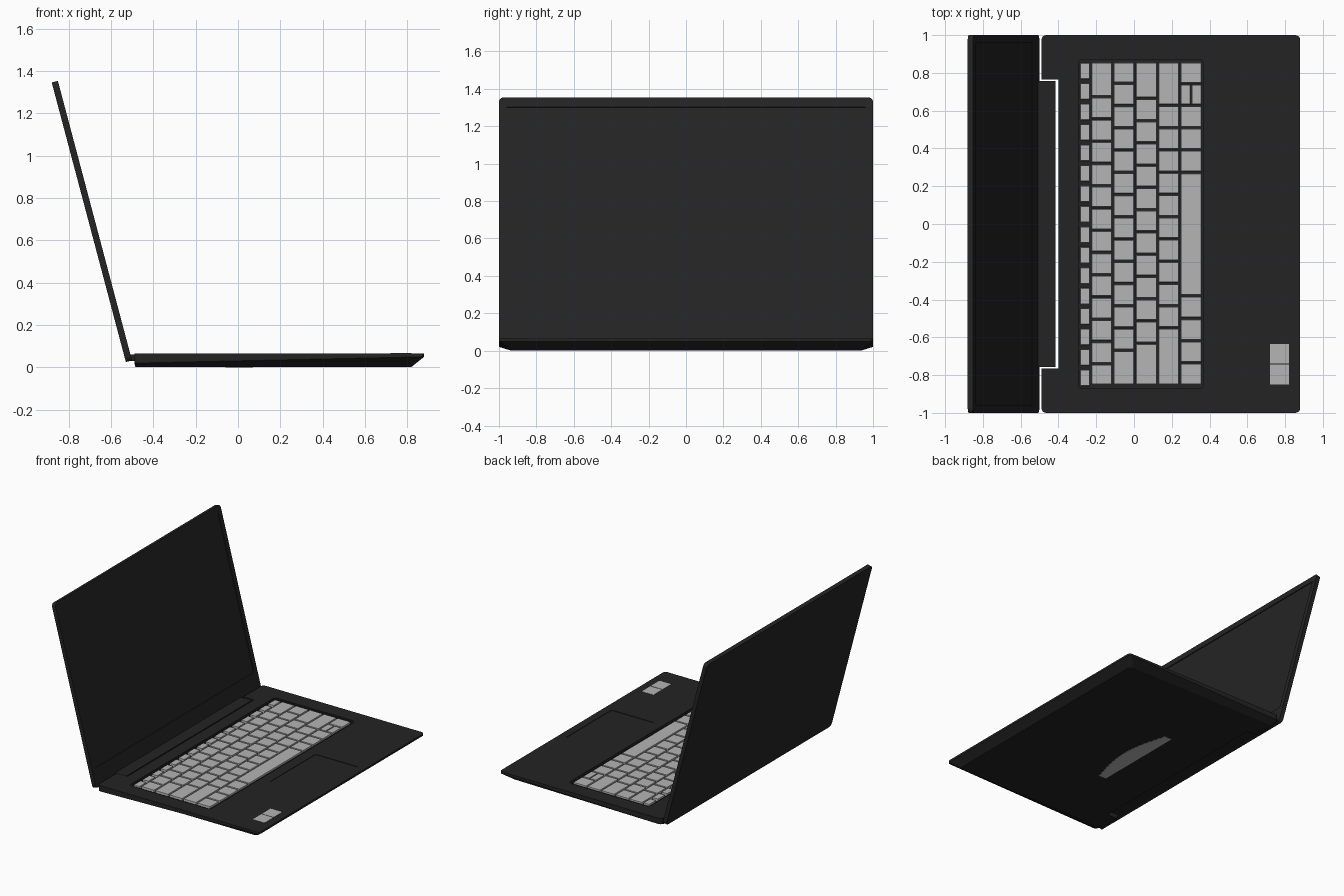
import bpy, bmesh, math
from mathutils import Matrix, Vector

if "Cube" in bpy.data.objects:
    bpy.data.objects.remove(bpy.data.objects["Cube"])


def material(name, v):
    m = bpy.data.materials.new(name)
    m.diffuse_color = (v, v, v, 1)
    m.use_nodes = True
    m.node_tree.nodes["Principled BSDF"].inputs["Base Color"].default_value = m.diffuse_color
    return m


BLACK = material("matte black", 0.0175)
GREY = material("light grey", 0.46)


def finish(bm, name, mat):
    bmesh.ops.recalc_face_normals(bm, faces=bm.faces)
    mesh = bpy.data.meshes.new(name)
    bm.to_mesh(mesh)
    bm.free()
    mesh.materials.append(mat)
    ob = bpy.data.objects.new(name, mesh)
    bpy.context.collection.objects.link(ob)
    return ob


def rounded(x0, x1, y0, y1, r, n=4):
    """Counter-clockwise rounded rectangle outline."""
    pts = []
    corners = ((x1 - r, y1 - r), (x0 + r, y1 - r), (x0 + r, y0 + r), (x1 - r, y0 + r))
    for k, (cx, cy) in enumerate(corners):
        for i in range(n + 1):
            a = math.pi / 2 * (k + i / n)
            pts.append((cx + r * math.cos(a), cy + r * math.sin(a)))
    return pts


def add_loft(bm, rings):
    """Skin closed rings of equal length and cap both ends."""
    loops = [[bm.verts.new(p) for p in ring] for ring in rings]
    for a, b in zip(loops, loops[1:]):
        for i in range(len(a)):
            j = (i + 1) % len(a)
            bm.faces.new((a[i], a[j], b[j], b[i]))
    bm.faces.new(loops[0][::-1])
    bm.faces.new(loops[-1])


def prism(name, outline, z0, z1, mat=BLACK):
    bm = bmesh.new()
    add_loft(bm, [[(x, y, z) for x, y in outline] for z in (z0, z1)])
    return finish(bm, name, mat)


def cut(target, cutter):
    mod = target.modifiers.new("cut", 'BOOLEAN')
    mod.operation = 'DIFFERENCE'
    mod.solver = 'EXACT'
    mod.object = cutter
    bpy.context.view_layer.objects.active = target
    bpy.ops.object.modifier_apply(modifier=mod.name)
    bpy.data.objects.remove(cutter)


# Base: flat deck, rim that thins toward the front edge, chamfered underside
TOP = 0.065
deck = rounded(-0.49, 0.88, -1, 1, 0.025)
sole = rounded(-0.485, 0.82, -0.94, 0.94, 0.025)
bm = bmesh.new()
add_loft(bm, [[(x, y, 0.002) for x, y in sole],
              [(x, y, 0.02 + (x + 0.49) / 1.37 * 0.03) for x, y in deck],
              [(x, y, TOP) for x, y in deck]])
base = finish(bm, "base", BLACK)

# Hinge notch, stepped keyboard well and touchpad recess
cut(base, prism("notch", rounded(-0.6, -0.40, -0.765, 0.765, 0.002, 1), -0.1, 0.2))
cut(base, prism("well_lip", rounded(-0.305, 0.38, -0.88, 0.88, 0.025), TOP - 0.005, 0.2))
cut(base, prism("well", rounded(-0.295, 0.368, -0.868, 0.868, 0.015), TOP - 0.02, 0.2))
cut(base, prism("touchpad", rounded(0.46, 0.82, -0.27, 0.28, 0.01), TOP - 0.004, 0.2))

# Hinge bar
prism("hinge_bar", rounded(-0.515, -0.415, -0.758, 0.758, 0.004, 2), 0.03, 0.06)

# Keyboard: each row has wide end keys around evenly spaced ones
keys = bmesh.new()
GAP = 0.011


def key(x0, x1, ya, yb, gap=GAP):
    y0, y1 = min(ya, yb) + gap / 2, max(ya, yb) - gap / 2
    e = 0.0015
    low = [(x0, y0), (x1, y0), (x1, y1), (x0, y1)]
    high = [(x0 + e, y0 + e), (x1 - e, y0 + e), (x1 - e, y1 - e), (x0 + e, y1 - e)]
    add_loft(keys, [[(x, y, TOP - 0.021) for x, y in low],
                    [(x, y, TOP - 0.001) for x, y in high]])


END, PITCH = 0.86, 0.1178
for i in range(16):
    key(-0.285, -0.235, END - 0.1083 * i, END - 0.1083 * i - 0.1, 0.015)
rows = ((-0.225, -0.118, 0.674, 13), (-0.108, 0.0, 0.745, 12),
        (0.011, 0.12, 0.665, 11), (0.13, 0.237, 0.628, 10))
for x0, x1, first, count in rows:
    edges = [END] + [first - PITCH * i for i in range(count + 1)]
    if edges[-1] > -0.8:
        edges.append(-0.853)
    for a, b in zip(edges, edges[1:]):
        key(x0, x1, a, max(b, -0.853))
# Bottom row with the space bar and the split arrow keys
X0, X1 = 0.247, 0.357
edges = [END, 0.742, 0.628, 0.51, 0.393, 0.273, -0.38, -0.5, -0.618, -0.735, -0.853]
for i, (a, b) in enumerate(zip(edges, edges[1:])):
    if i == 1:
        mid = (X0 + X1) / 2
        key(X0, mid - 0.003, a, b)
        key(mid + 0.003, X1, a, b)
    else:
        key(X0, X1, a, b)
finish(keys, "keyboard_keys", GREY)

# Two palm rest stickers
for n, (a, b) in enumerate(((-0.85, -0.745), (-0.739, -0.635))):
    prism(f"sticker_{n + 1}", [(0.72, a), (0.82, a), (0.82, b), (0.72, b)],
          TOP - 0.002, TOP + 0.002, GREY)

# Stepped vent panel under the base
STEPS = 18
outline = [(-0.06, 0.34), (-0.06, -0.38)]
for i in range(STEPS):
    t = (i + 0.5) / STEPS * 2 - 1
    x = 0.0 + 0.07 * math.cos(t * math.pi / 2)
    outline += [(x, -0.38 + 0.72 * i / STEPS), (x, -0.38 + 0.72 * (i + 1) / STEPS)]
prism("bottom_vent", outline, 0.0, 0.004, GREY)

# Lid: built flat (x = height, y = width, z = thickness), then tilted
lid = prism("lid", rounded(0, 1.367, -1, 1, 0.025), 0, 0.03)
cut(lid, prism("screen_recess", rounded(0.137, 1.313, -0.96, 0.96, 0.003, 1), 0.024, 0.1))
up = Vector((-0.2563, 0, 0.9666))
across = Vector((0, -1, 0))
normal = up.cross(across)
tilt = Matrix((up, across, normal)).transposed().to_4x4()
tilt.translation = (-0.53, 0, 0.025)
lid.data.transform(tilt)
lid.data.update()
